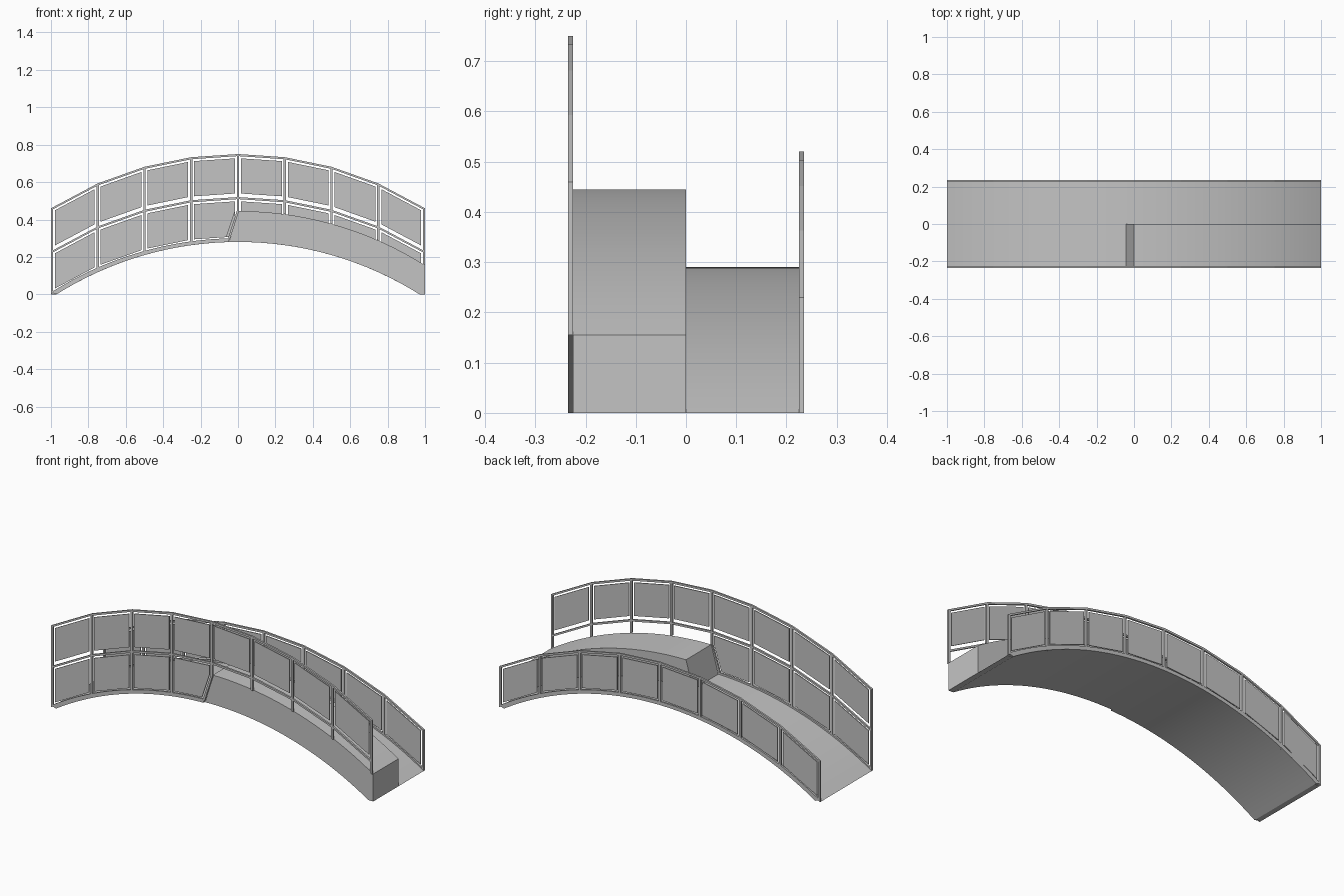
import bpy, bmesh, math

if "Cube" in bpy.data.objects:
    bpy.data.objects.remove(bpy.data.objects["Cube"])

# One flat grey for the whole footbridge
GREY = bpy.data.materials.new("concrete grey")
GREY.diffuse_color = (0.55, 0.55, 0.55, 1)
GREY.use_nodes = True
GREY.node_tree.nodes["Principled BSDF"].inputs["Base Color"].default_value = GREY.diffuse_color

R = 1.869            # radius of the arch
STEP = 0.155         # height of the raised lane
NODES = [-1 + 0.25 * i for i in range(9)]


def arc(x):
    return 0.29 - R + math.sqrt(R * R - x * x)


def under(x):        # arch underside, reaching the ground at x = +-0.97
    r = 1.82
    return max(0.0, 0.28 - r + math.sqrt(r * r - x * x))


def chord(x):        # straight-segment version of the arch for railings
    i = min(7, max(0, int((x + 1) / 0.25)))
    a, b = NODES[i], NODES[i + 1]
    return arc(a) + (arc(b) - arc(a)) * (x - a) / 0.25


def spread(a, b, n):
    return [a + (b - a) * i / n for i in range(n + 1)]


def add_strip(bm, top, bot, y0, y1):
    """Solid between two xz lines with equal point counts."""
    rings = []
    for (tx, tz), (bx, bz) in zip(top, bot):
        rings.append([bm.verts.new(c) for c in
                      ((bx, y0, bz), (bx, y1, bz), (tx, y1, tz), (tx, y0, tz))])
    for a, b in zip(rings, rings[1:]):
        for k in range(4):
            m = (k + 1) % 4
            bm.faces.new((a[k], a[m], b[m], b[k]))
    bm.faces.new(rings[0])
    bm.faces.new(rings[-1][::-1])


def add_plate(bm, pts, y0, y1):
    """Flat xz outline with thickness in y."""
    f = [bm.verts.new((x, y0, z)) for x, z in pts]
    b = [bm.verts.new((x, y1, z)) for x, z in pts]
    bm.faces.new(f)
    bm.faces.new(b[::-1])
    for i in range(len(pts)):
        j = (i + 1) % len(pts)
        bm.faces.new((f[j], f[i], b[i], b[j]))


def finish(bm, name, smooth=False):
    bmesh.ops.recalc_face_normals(bm, faces=bm.faces)
    me = bpy.data.meshes.new(name)
    bm.to_mesh(me)
    bm.free()
    me.materials.append(GREY)
    ob = bpy.data.objects.new(name, me)
    bpy.context.collection.objects.link(ob)
    if smooth:
        for p in me.polygons:
            p.use_smooth = True
        me.set_sharp_from_angle(angle=math.radians(20))
    return ob


# Arched deck
bm = bmesh.new()
xs = spread(-1, 1, 48)
add_strip(bm, [(x, arc(x)) for x in xs],
          [(x * 0.97, under(x * 0.97)) for x in xs], -0.225, 0.225)
finish(bm, "deck", True)

# Raised half lane with slanted step face
bm = bmesh.new()
add_strip(bm, [(x, arc(x) + STEP) for x in spread(0, 1, 24)],
          [(x, max(0, arc(x) - 0.005)) for x in spread(-0.045, 1, 24)], -0.225, 0)
finish(bm, "raised_lane", True)


def railing(name, y0, y1, rows, front):
    top_h = 0.23 * rows
    yc = (y0 + y1) / 2

    # Long rails
    bm = bmesh.new()
    for r in range(1, rows + 1):
        add_strip(bm, [(x, arc(x) + 0.23 * r) for x in NODES],
                  [(x, arc(x) + 0.23 * r - 0.011) for x in NODES], y0, y1)
    xs = spread(-1, -0.05 if front else 1, 32)
    add_strip(bm, [(x, arc(x) + 0.01) for x in xs],
              [(max(-0.97, min(0.97, x)), under(max(-0.97, min(0.97, x)))) for x in xs], y0, y1)
    finish(bm, name + "_rails")

    # Posts, standing on the raised lane where there is one
    bm = bmesh.new()
    for x in NODES:
        a, b = max(-1, x - 0.006), min(1, x + 0.006)
        if x in (-1, 1):
            a, b = (-1, -0.988) if x < 0 else (0.988, 1)
        base = STEP if front and x >= 0 else 0
        add_plate(bm, [(a, arc(a) + base), (b, arc(b) + base),
                       (b, chord(b) + top_h - 0.002), (a, chord(a) + top_h - 0.002)], y0, y1)
    if front:        # slanted post along the step face
        add_plate(bm, [(-0.057, arc(0.05)), (-0.045, arc(0.045)),
                       (0.006, 0.447), (-0.006, 0.447)], y0, y1)
    finish(bm, name + "_posts")

    # Infill panels, held clear of the frame
    bm = bmesh.new()
    for r in range(rows):
        lo, hi = 0.23 * r + 0.02, 0.23 * (r + 1) - 0.022
        for i in range(8):
            if front and r == 0 and i >= 4:
                continue
            a = NODES[i] + (0.021 if i == 0 else 0.016)
            b = NODES[i + 1] - (0.021 if i == 7 else 0.016)
            pts = [(a, chord(a) + lo), (b, chord(b) + lo),
                   (b, chord(b) + hi), (a, chord(a) + hi)]
            if front and r == 0 and i == 3:
                pts[1:2] = [(-0.062, chord(-0.062) + lo), (b, 0.445)]
            add_plate(bm, pts, yc - 0.0025, yc + 0.0025)
    finish(bm, name + "_panels")


railing("front_railing", -0.235, -0.225, 2, True)
railing("back_railing", 0.225, 0.235, 1, False)
